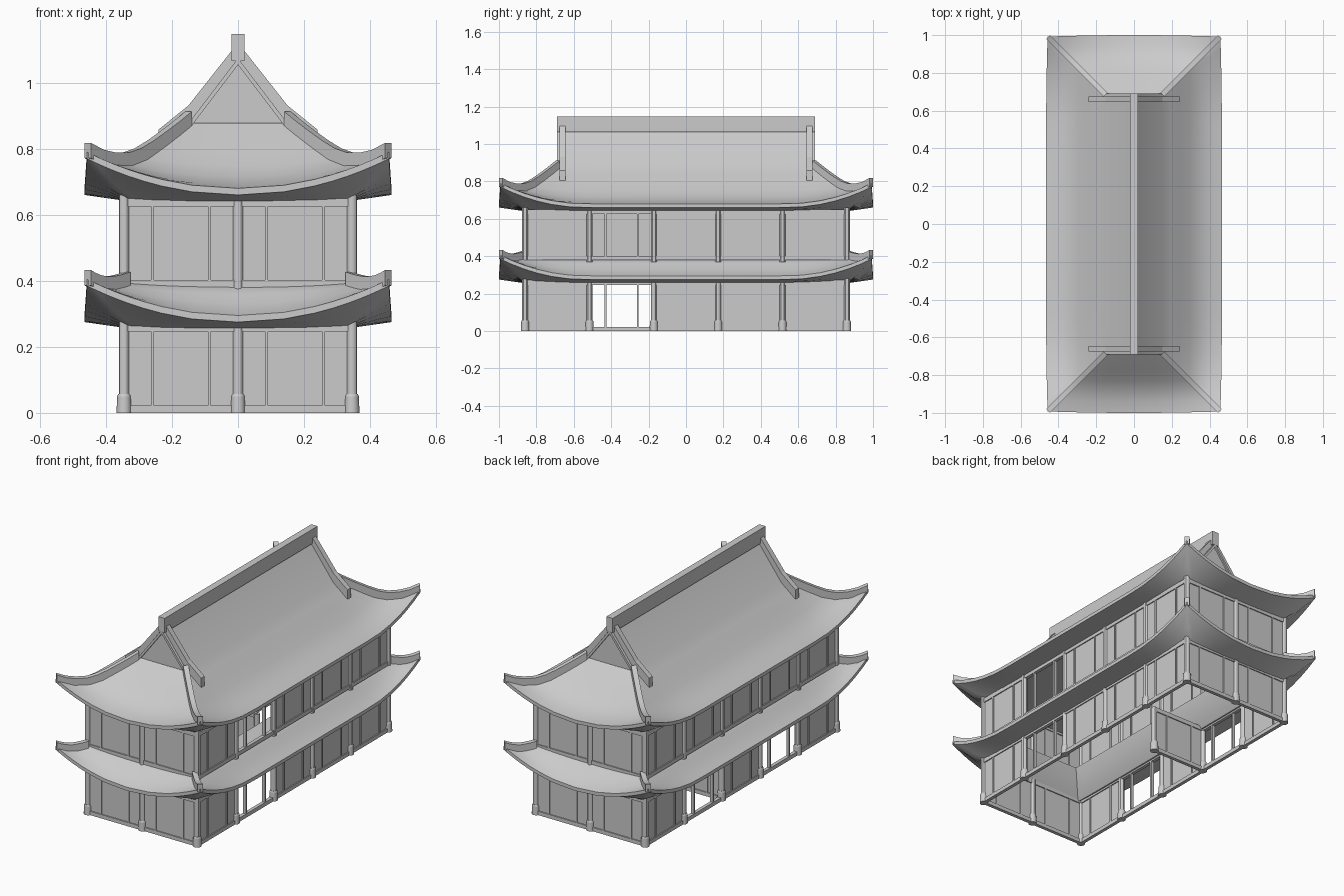
import bpy, bmesh, math
from mathutils import Vector, Matrix

cube = bpy.data.objects.get("Cube")
if cube:
    bpy.data.objects.remove(cube, do_unlink=True)

grey = bpy.data.materials.new("stone_grey")
grey.use_nodes = True
grey.diffuse_color = (0.6, 0.6, 0.6, 1)
grey.node_tree.nodes["Principled BSDF"].inputs["Base Color"].default_value = (0.6, 0.6, 0.6, 1)

HX, HY = 0.465, 1.0          # eave half sizes
WX, WY = 0.345, 0.86         # column line half sizes
GABLE = 0.315                # distance from end eave to gable
COL_X = [-WX, 0, WX]
COL_Y = [WY * (i / 2.5 - 1) for i in range(6)]


def finish(name, bm, smooth=None):
    bmesh.ops.remove_doubles(bm, verts=bm.verts, dist=0.0005)
    bmesh.ops.recalc_face_normals(bm, faces=bm.faces)
    mesh = bpy.data.meshes.new(name)
    bm.to_mesh(mesh)
    bm.free()
    ob = bpy.data.objects.new(name, mesh)
    bpy.context.collection.objects.link(ob)
    mesh.materials.append(grey)
    if smooth:
        bpy.ops.object.select_all(action='DESELECT')
        ob.select_set(True)
        bpy.context.view_layer.objects.active = ob
        bpy.ops.object.shade_smooth_by_angle(angle=math.radians(smooth))
    return ob


def box(bm, lo, hi):
    lo, hi = Vector(lo), Vector(hi)
    bmesh.ops.create_cube(bm, size=1, matrix=Matrix.Translation((lo + hi) / 2)
                          @ Matrix.Diagonal((*(hi - lo), 1)))


def sweep(bm, path, side, low, high):
    """Rectangular bar along a path, with vertical offsets low and high."""
    side, up = Vector(side), Vector((0, 0, 1))
    rings = [[bm.verts.new(Vector(p) + s * side + h * up)
              for s, h in ((-1, low), (1, low), (1, high), (-1, high))] for p in path]
    for a, b in zip(rings, rings[1:]):
        for i in range(4):
            j = (i + 1) % 4
            bm.faces.new((a[i], a[j], b[j], b[i]))
    bm.faces.new(rings[0])
    bm.faces.new(rings[-1])


def height(profile, d):
    for (d0, z0), (d1, z1) in zip(profile, profile[1:]):
        if d <= d1 + 1e-6:
            return z0 + (z1 - z0) * (d - d0) / (d1 - d0)
    return profile[-1][1]


class Roof:
    """Height rule for a hipped roof whose corners sweep upwards."""
    SOFFIT = 0.14

    def __init__(self, profile, fade):
        self.profile, self.fade = profile, fade
        self.depth = profile[-1][0]

    def lift(self, x, y):
        return 0.11 * max(0, 1 - max(HX - abs(x), HY - abs(y)) / 0.46) ** 2

    def top(self, x, y, d):
        return height(self.profile, d) + self.lift(x, y) * max(0, 1 - d / self.fade)

    def under(self, x, y, d):
        eave = self.profile[0][1]
        return eave - 0.04 + (0.02 + self.lift(x, y)) * (1 - d / self.SOFFIT)

    def inner(self, x, y, d):
        return self.top(x, y, d) - 0.01

    def place(self, x, y, d, rule):
        """Point on the roof, with the eaves bowed in slightly at the corners."""
        bow = 0.07 * self.lift(x, y)
        return (x - math.copysign(bow, x), y - math.copysign(bow, y), rule(x, y, d))

    def shell(self, name):
        bm = bmesh.new()
        half = [0, 0.3, 0.5, 0.62, 0.72, 0.8, 0.87, 0.94, 1]
        ts = [-t for t in reversed(half[1:])] + half
        for long_side in (True, False):
            limit = self.depth if long_side else min(self.depth, GABLE)
            rows = [(d, self.under) for d in (self.SOFFIT, 0.07, 0)]
            rows += [(d, self.top) for d, z in self.profile if d <= limit + 1e-6]
            if self.depth < GABLE:      # a skirt roof closes inside the walls
                rows = [(self.depth, self.top), (self.depth, self.inner)] + rows
            for s in (-1, 1):
                grid = []
                for d, rule in rows:
                    line = []
                    for t in ts:
                        if long_side:
                            x, y = s * (HX - d), t * (HY - min(d, GABLE))
                        else:
                            x, y = t * (HX - d), s * (HY - d)
                        line.append(bm.verts.new(self.place(x, y, d, rule)))
                    grid.append(line)
                for a, b in zip(grid, grid[1:]):
                    for i in range(len(ts) - 1):
                        bm.faces.new((a[i], a[i + 1], b[i + 1], b[i]))
        return finish(name, bm, 35)

    def hips(self, name, length):
        bm = bmesh.new()
        for sx in (-1, 1):
            for sy in (-1, 1):
                path = []
                for i in range(9):
                    d = 0.01 + (length - 0.01) * i / 8
                    x, y = sx * (HX - d), sy * (HY - d)
                    path.append((x, y, self.top(x, y, d)))
                sweep(bm, path, (0.01 * sx, -0.01 * sy, 0), -0.012, 0.034)
        return finish(name, bm, 30)


# Roofs and hip ridges
lower = Roof([(0, 0.295), (0.035, 0.31), (0.07, 0.332), (0.105, 0.36), (0.14, 0.388),
              (0.23, 0.396)], 0.17)
lower.shell("lower_roof")
lower.hips("lower_hip_ridges", 0.13)
upper = Roof([(0, 0.68), (0.06, 0.69), (0.12, 0.715), (0.17, 0.75), (0.225, 0.8),
              (0.27, 0.839), (GABLE, 0.878), (HX, 1.077)], 0.32)
upper.shell("upper_roof")
upper.hips("upper_hip_ridges", GABLE)

bm = bmesh.new()
box(bm, (-0.02, -0.69, 1.065), (0.02, 0.69, 1.147))
finish("main_ridge", bm)

# Gable ends with their trims, and the sloping ridges beside them
gables, slopes = bmesh.new(), bmesh.new()
for sy in (-1, 1):
    y = sy * (HY - GABLE)
    foot = HX - GABLE
    gables.faces.new([gables.verts.new(p) for p in
                      ((-foot, y - sy * 0.006, 0.873), (foot, y - sy * 0.006, 0.873),
                       (0, y - sy * 0.006, 1.075))])
    for sx in (-1, 1):
        sweep(gables, [(0, y, 1.074), (sx * foot, y, 0.877)], (0, 0.005, 0), -0.02, 0)
        path = [(sx * x, sy * 0.66, height(upper.profile, HX - x) + 0.06 * x)
                for x in (0, 0.15, 0.175, 0.2, 0.24)]
        sweep(slopes, path, (0, 0.015, 0), -0.01, 0.044)
finish("gable_ends", gables)
finish("gable_ridges", slopes)

# Upper ceiling
bm = bmesh.new()
box(bm, (-0.34, -WY, 0.638), (0.34, WY, 0.645))
finish("ceiling", bm)

# Columns with stone bases
columns, bases = bmesh.new(), bmesh.new()


def post(bm, x, y, z0, z1, r0, r1):
    bmesh.ops.create_cone(bm, cap_ends=True, segments=12, radius1=r0, radius2=r1,
                          depth=z1 - z0, matrix=Matrix.Translation((x, y, (z0 + z1) / 2)))


spots = [(x, y) for x in COL_X for y in COL_Y if x or abs(y) > 0.8]
for x, y in spots:
    post(columns, x, y, 0.05, 0.29, 0.016, 0.016)
    post(columns, x, y, 0.37, 0.66, 0.016, 0.016)
for x, y in spots + [(0, COL_Y[3])]:
    post(bases, x, y, 0, 0.05, 0.023, 0.021)
    post(bases, x, y, 0.05, 0.057, 0.021, 0.018)
post(columns, 0, COL_Y[3], 0.05, 0.27, 0.016, 0.016)
finish("columns", columns, 30)
finish("column_bases", bases, 30)

# Wall panels and timber frames, bay by bay
panels, frames = bmesh.new(), bmesh.new()


def bar(bm, p, q, z0, z1, thick):
    """Upright slab between two plan points lying along one axis."""
    t = thick / 2
    along_x = abs(p[0] - q[0]) > abs(p[1] - q[1])
    pad = Vector((0, t)) if along_x else Vector((t, 0))
    lo = Vector((min(p[0], q[0]), min(p[1], q[1]))) - pad
    hi = Vector((max(p[0], q[0]), max(p[1], q[1]))) + pad
    box(bm, (*lo, z0), (*hi, z1))


def bay(p, q, z0, z1, is_open=False):
    p, q = Vector(p), Vector(q)
    bar(frames, p, q, z0, z0 + 0.022, 0.02)
    bar(frames, p, q, z1 - 0.025, z1, 0.02)
    for f in (0.25, 0.75):
        bar(frames, p.lerp(q, f - 0.014), p.lerp(q, f + 0.014), z0, z1, 0.018)
    if not is_open:
        bar(panels, p, q, z0, z1, 0.008)


for storey, (z0, z1) in enumerate(((0, 0.272), (0.38, 0.65))):
    for s in (-1, 1):
        for a, b in zip(COL_X, COL_X[1:]):
            bay((a, s * WY), (b, s * WY), z0, z1)
        for i in range(5):
            if storey == 0:
                gap = i == 1 or (i == 3 and s == -1)
            else:
                gap = i == 1 and s == 1
            bay((s * WX, COL_Y[i]), (s * WX, COL_Y[i + 1]), z0, z1, gap)
bay((-WX, COL_Y[3]), (0, COL_Y[3]), 0, 0.272)
finish("wall_panels", panels)
finish("wall_frames", frames)
